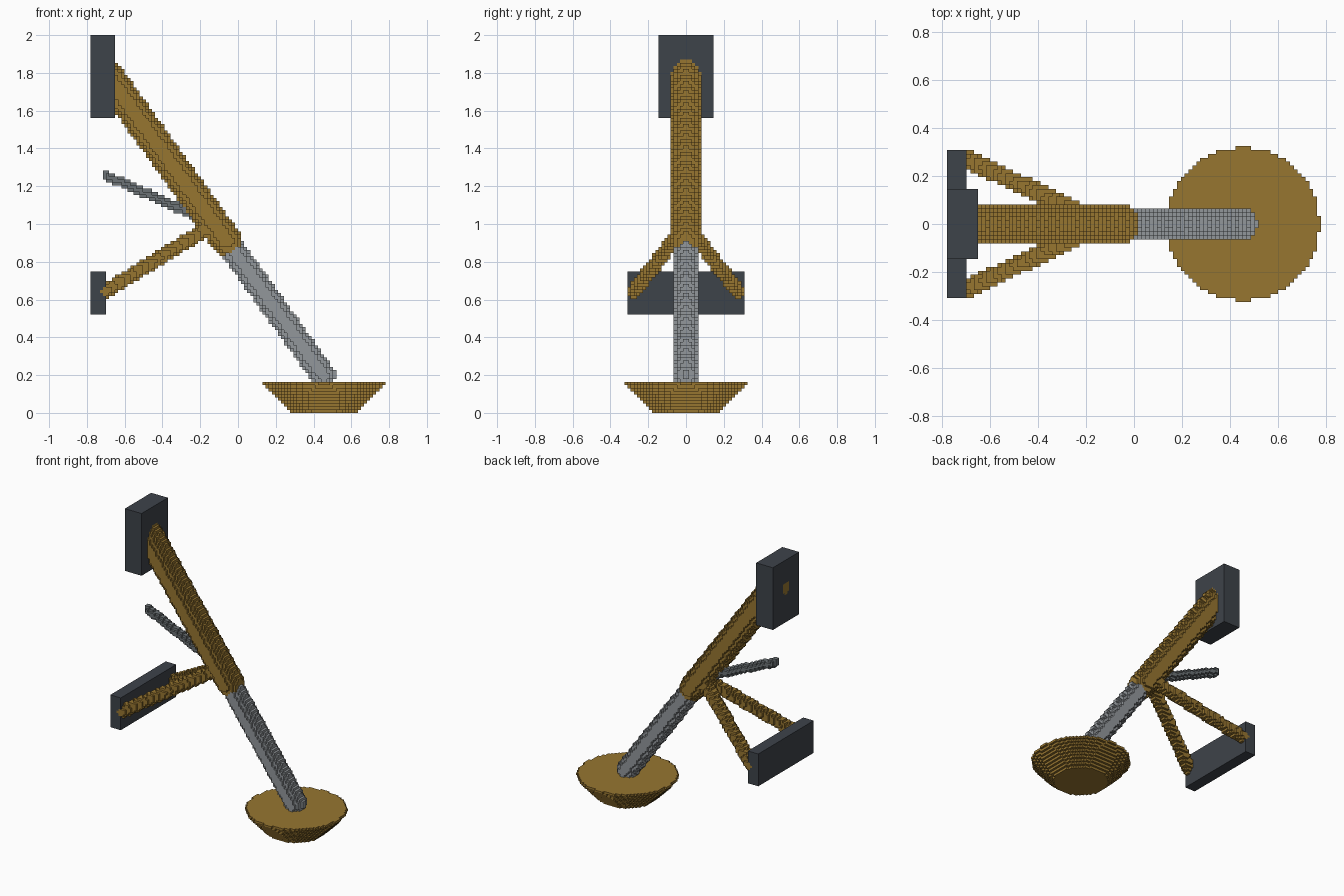
import bpy, bmesh, math
from mathutils import Vector

cube = bpy.data.objects.get("Cube")
if cube:
    bpy.data.objects.remove(cube, do_unlink=True)

V = 2 / 123            # edge length of one block
occupied = {}          # block index -> part name
part_materials = {}


def material(name, color):
    mat = bpy.data.materials.new(name)
    mat.use_nodes = True
    mat.diffuse_color = (*color, 1)
    bsdf = mat.node_tree.nodes["Principled BSDF"]
    bsdf.inputs["Base Color"].default_value = (*color, 1)
    bsdf.inputs["Roughness"].default_value = 0.8
    return mat


gold = material("dull gold", (0.31, 0.18, 0.03))
light_grey = material("light grey metal", (0.29, 0.31, 0.33))
mid_grey = material("mid grey metal", (0.15, 0.17, 0.18))
dark_grey = material("dark slate", (0.048, 0.056, 0.068))


def fill(name, mat, low, high, inside):
    """Claim every free block in the box whose centre passes the test."""
    part_materials[name] = mat
    spans = [range(math.floor(a / V), math.ceil(b / V) + 1) for a, b in zip(low, high)]
    for i in spans[0]:
        for j in spans[1]:
            for k in spans[2]:
                centre = Vector((i + 0.5, j + 0.5, k + 0.5)) * V
                if (i, j, k) not in occupied and inside(centre):
                    occupied[i, j, k] = name


def rod(name, mat, start, end, radius):
    """Round-ended bar between two points."""
    a, b = Vector(start), Vector(end)
    axis = b - a
    low = [min(p, q) - radius for p, q in zip(a, b)]
    high = [max(p, q) + radius for p, q in zip(a, b)]

    def inside(p):
        t = max(0, min(1, (p - a).dot(axis) / axis.length_squared))
        return (p - a - axis * t).length <= radius

    fill(name, mat, low, high, inside)


def plate(name, mat, low, high):
    fill(name, mat, low, high,
         lambda p: all(a < c < b for a, c, b in zip(low, p, high)))


# Main bar and its sliding lower leg
knee = (-0.06, 0, 0.91)
joint = (-0.125, 0, 1.0)
foot = (0.45, 0, 0.2)
rod("upper_beam", gold, (-0.70, 0, 1.80), knee, 0.083)
for side, y in (("left", 0.272), ("right", -0.272)):
    rod(side + "_strut", gold, (-0.70, y, 0.645), joint, 0.039)
rod("lower_leg", light_grey, knee, foot, 0.066)
rod("thin_rod", mid_grey, (-0.695, 0, 1.255), joint, 0.027)


# Bowl-shaped foot pad
def in_bowl(p):
    height = p.z / (10 * V)
    if not 0 < height < 1:
        return False
    return math.hypot(p.x - 28 * V, p.y) <= 0.17 + 0.156 * height ** 0.85


fill("foot_dish", gold, (0.12, -0.33, 0), (0.79, 0.33, 0.17), in_bowl)

# Mounting plates
plate("upper_mount", dark_grey, (-48 * V, -9 * V, 96.4 * V), (-40 * V, 9 * V, 123 * V))
plate("lower_mount", dark_grey, (-48 * V, -19 * V, 32 * V), (-43 * V, 19 * V, 46 * V))


# Turn the outer faces of the blocks into one mesh per part
def build(name, mat):
    bm = bmesh.new()
    verts = {}

    def vert(corner):
        if corner not in verts:
            verts[corner] = bm.verts.new(Vector(corner) * V)
        return verts[corner]

    for cell in [c for c, owner in occupied.items() if owner == name]:
        for axis in range(3):
            u, w = (axis + 1) % 3, (axis + 2) % 3
            for step in (0, 1):
                neighbour = list(cell)
                neighbour[axis] += 2 * step - 1
                if tuple(neighbour) in occupied:
                    continue
                ring = []
                for du, dw in ((0, 0), (1, 0), (1, 1), (0, 1)):
                    corner = list(cell)
                    corner[axis] += step
                    corner[u] += du
                    corner[w] += dw
                    ring.append(vert(tuple(corner)))
                bm.faces.new(ring if step else ring[::-1])
    mesh = bpy.data.meshes.new(name)
    bm.to_mesh(mesh)
    bm.free()
    mesh.materials.append(mat)
    bpy.context.collection.objects.link(bpy.data.objects.new(name, mesh))


for part, mat in part_materials.items():
    build(part, mat)
